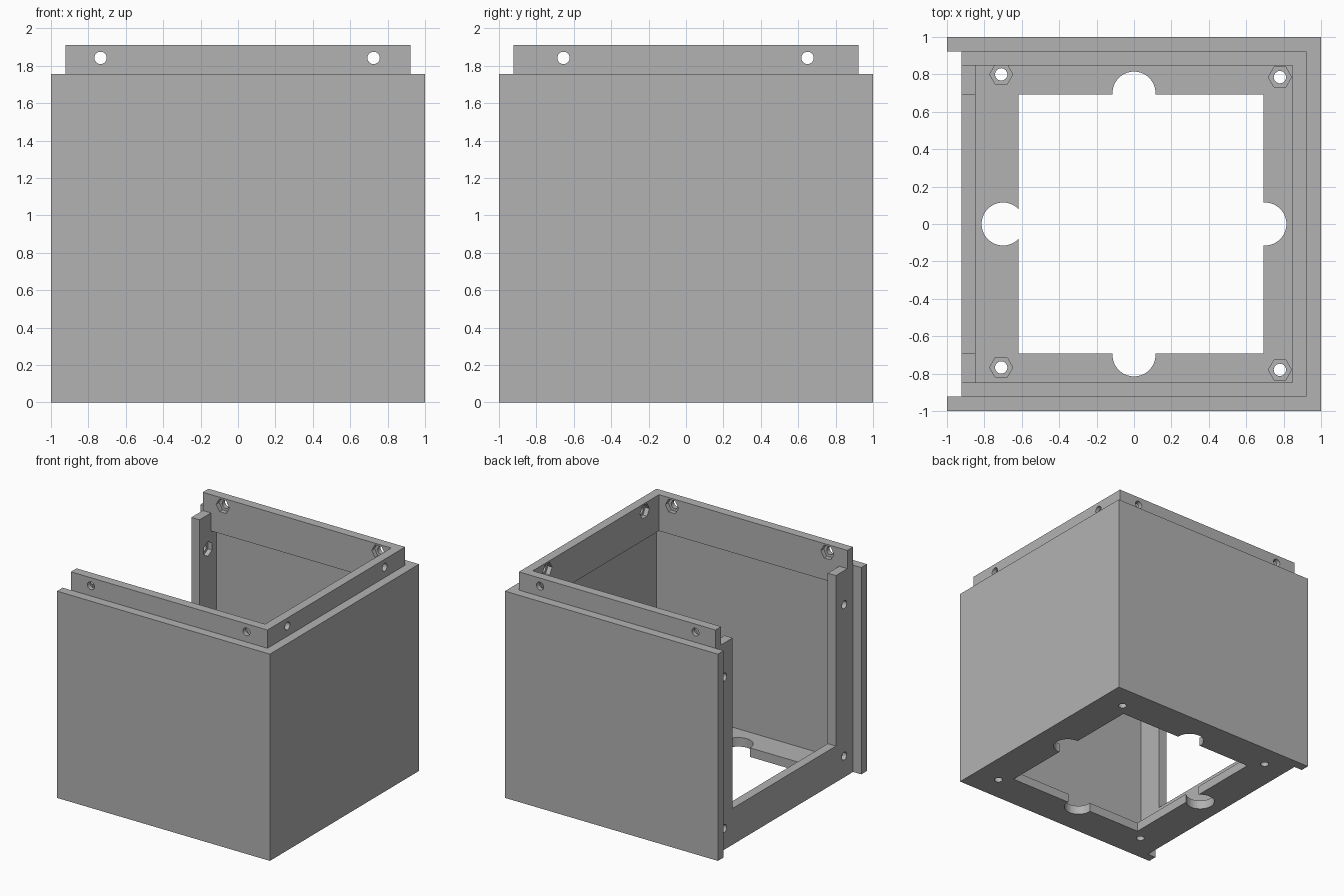
import bpy, bmesh, math
from mathutils import Vector

if "Cube" in bpy.data.objects:
    bpy.data.objects.remove(bpy.data.objects["Cube"])

T = 2 / 26                 # wall thickness
INNER = 1 - T              # inside face of the outer walls
LIP = 1 - 2 * T            # inside face of the top lip
HOLE = 1 - 4 * T           # edge of the floor opening
WALL_TOP, TOP = 1.755, 1.91
BAND = 4 * T               # height of the lip and the sill
X, Y, Z = Vector((1, 0, 0)), Vector((0, 1, 0)), Vector((0, 0, 1))

grey = bpy.data.materials.new("plain_grey")
grey.use_nodes = True
grey.diffuse_color = (0.448, 0.448, 0.448, 1)
grey.node_tree.nodes["Principled BSDF"].inputs["Base Color"].default_value = grey.diffuse_color


def prism(name, points, path):
    """Solid made by sweeping a polygon along a vector."""
    bm = bmesh.new()
    face = bm.faces.new([bm.verts.new(p) for p in points])
    moved = bmesh.ops.extrude_face_region(bm, geom=[face])["geom"]
    # the starting polygon stays as the closing cap
    bmesh.ops.translate(bm, vec=path, verts=[v for v in moved if isinstance(v, bmesh.types.BMVert)])
    if len([f for f in bm.faces if len(f.verts) == len(points)]) < 2:
        bm.faces.new([v for v in bm.verts][:len(points)])
    bmesh.ops.recalc_face_normals(bm, faces=bm.faces)
    mesh = bpy.data.meshes.new(name)
    bm.to_mesh(mesh)
    bm.free()
    ob = bpy.data.objects.new(name, mesh)
    bpy.context.collection.objects.link(ob)
    return ob


def box(name, x0, x1, y0, y1, z0, z1):
    corners = [(x0, y0, z0), (x1, y0, z0), (x1, y1, z0), (x0, y1, z0)]
    return prism(name, corners, Vector((0, 0, z1 - z0)))


def rod(center, axis, corner, radius, sides, back, front):
    """Round or hexagonal cutter running from -back to +front along the axis."""
    side = axis.cross(corner)
    start = Vector(center) - axis * back
    angles = [2 * math.pi * i / sides for i in range(sides)]
    pts = [start + radius * (corner * math.cos(a) + side * math.sin(a)) for a in angles]
    return prism("cutter", pts, axis * (back + front))


def cut(target, cutter):
    cutter.hide_render = True
    mod = target.modifiers.new("cut", 'BOOLEAN')
    mod.operation, mod.solver, mod.object = 'DIFFERENCE', 'EXACT', cutter
    bpy.context.view_layer.objects.active = target
    bpy.ops.object.modifier_apply(modifier=mod.name)
    bpy.data.objects.remove(cutter)


def nut_hole(target, center, axis, corner):
    """Screw hole with a hexagonal nut pocket; axis points out of the pocket."""
    cut(target, rod(center, axis, corner, 0.033, 24, 2 * T, T))
    cut(target, rod(center, axis, corner, 0.062, 6, T / 2, T / 4))


# Case: walls, floor, side posts and sill in one solid
case = box("case", -1, 1, -1, 1, 0, WALL_TOP)
cut(case, box("cutter", -LIP, INNER, -INNER, INNER, T, 3))
cut(case, box("cutter", -2, -INNER, -INNER, INNER, -1, 3))
cut(case, box("cutter", -2, -0.8, -HOLE, HOLE, BAND, 3))

# Floor opening with a round cable notch on each side
cut(case, box("cutter", -0.617, HOLE, -HOLE, HOLE, -1, T + 0.1))
for x, y in ((0.7, 0), (-0.7, 0), (0, 0.7), (0, -0.7)):
    cut(case, rod((x, y, 0), Z, X, 0.115, 40, 0.1, T + 0.1))

# Screw points in the floor and posts
for x, y in ((0.78, 0.785), (0.78, -0.78), (-0.71, 0.80), (-0.71, -0.767)):
    nut_hole(case, (x, y, T), Z, X)
for y in (-0.805, 0.805):
    for z in (0.18, 1.465):
        nut_hole(case, (-LIP, y, z), X, Z)

# Raised lip around three sides
outline = [(-INNER, -INNER), (INNER, -INNER), (INNER, INNER), (-INNER, INNER),
           (-INNER, LIP), (LIP, LIP), (LIP, -LIP), (-INNER, -LIP)]
lip = prism("top_lip", [(x, y, TOP - BAND) for x, y in outline], Vector((0, 0, BAND)))
for s in (-1, 1):
    for x in (-0.735, 0.725):
        nut_hole(lip, (x, s * LIP, 1.842), -s * Y, X)
for y in (-0.655, 0.65):
    nut_hole(lip, (LIP, y, 1.842), -X, Y)

for ob in (case, lip):
    ob.data.materials.clear()
    ob.data.materials.append(grey)
    for poly in ob.data.polygons:
        poly.material_index = 0
        poly.use_smooth = False
